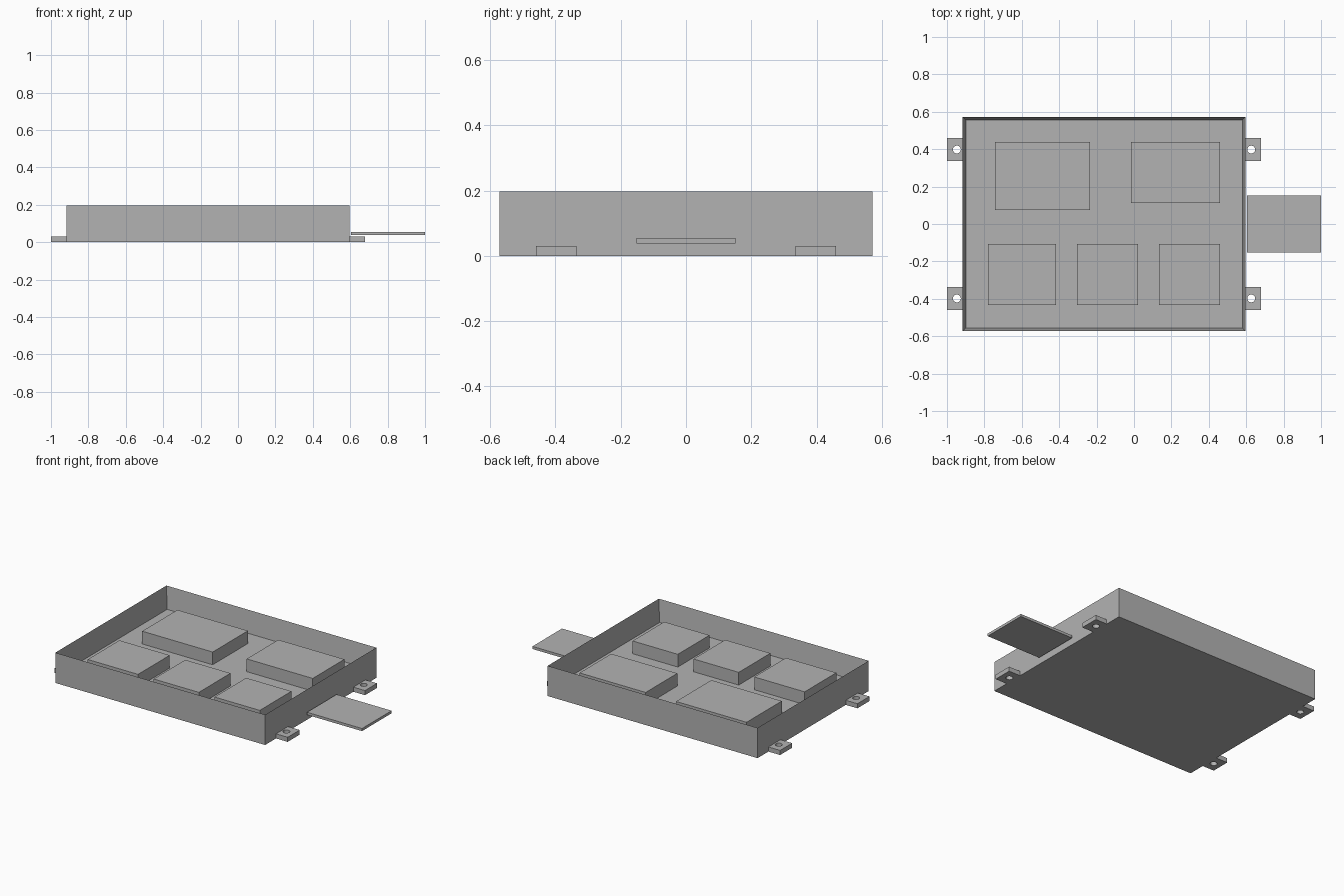
import bpy, bmesh
from mathutils import Vector

if "Cube" in bpy.data.objects:
    bpy.data.objects.remove(bpy.data.objects["Cube"], do_unlink=True)

GREY = (0.45, 0.45, 0.45, 1)
grey = bpy.data.materials.new("plain grey")
grey.use_nodes = True
grey.diffuse_color = GREY
grey.node_tree.nodes["Principled BSDF"].inputs["Base Color"].default_value = GREY

LEFT, RIGHT, HALF_DEPTH = -0.916, 0.596, 0.572
MIDDLE = (LEFT + RIGHT) / 2
HEIGHT, WALL, FLOOR, BLOCK_TOP = 0.197, 0.024, 0.053, 0.136


def finish(name, bm):
    mesh = bpy.data.meshes.new(name)
    bm.to_mesh(mesh)
    bm.free()
    mesh.materials.append(grey)
    obj = bpy.data.objects.new(name, mesh)
    bpy.context.collection.objects.link(obj)
    return obj


def box_mesh(x0, x1, y0, y1, z0, z1):
    bm = bmesh.new()
    bmesh.ops.create_cube(bm, size=1)
    bmesh.ops.scale(bm, vec=(x1 - x0, y1 - y0, z1 - z0), verts=bm.verts)
    bmesh.ops.translate(bm, vec=Vector((x0 + x1, y0 + y1, z0 + z1)) / 2, verts=bm.verts)
    return bm


# Open tray: inset the top face and sink it to the floor
bm = box_mesh(LEFT, RIGHT, -HALF_DEPTH, HALF_DEPTH, 0, HEIGHT)
bm.normal_update()
top = max(bm.faces, key=lambda f: f.calc_center_median().z)
bmesh.ops.inset_region(bm, faces=[top], thickness=WALL)
bmesh.ops.translate(bm, vec=(0, 0, FLOOR - HEIGHT), verts=top.verts)
finish("tray", bm)

# Raised blocks on the tray floor
blocks = {
    "back_right_block": (-0.743, -0.235, 0.075, 0.438),
    "back_left_block": (-0.016, 0.46, 0.112, 0.438),
    "front_right_block": (-0.78, -0.417, -0.433, -0.107),
    "front_middle_block": (-0.305, 0.021, -0.433, -0.107),
    "front_left_block": (0.134, 0.46, -0.433, -0.107),
}
for name, area in blocks.items():
    finish(name, box_mesh(*area, FLOOR, BLOCK_TOP))

# Flat tongue beside the tray
finish("side_tongue", box_mesh(0.604, 1, -0.152, 0.152, 0.038, 0.055))

# Mounting lugs with drilled holes
for side, side_name in ((-1, "right"), (1, "left")):
    for end, end_name in ((-1, "front"), (1, "back")):
        xs = sorted((MIDDLE + side * 0.756, MIDDLE + side * 0.84))
        ys = sorted((end * 0.336, end * 0.46))
        lug = finish(f"{end_name}_{side_name}_lug", box_mesh(*xs, *ys, 0, 0.03))
        bm = bmesh.new()
        bmesh.ops.create_cone(bm, cap_ends=True, segments=32, radius1=0.021,
                              radius2=0.021, depth=0.2)
        bmesh.ops.translate(bm, vec=(MIDDLE + side * 0.787, end * 0.398, 0), verts=bm.verts)
        drill = finish(f"{end_name}_{side_name}_drill", bm)
        drill.hide_render = True
        drill.hide_set(True)
        cut = lug.modifiers.new("hole", "BOOLEAN")
        cut.operation = "DIFFERENCE"
        cut.solver = "EXACT"
        cut.object = drill
